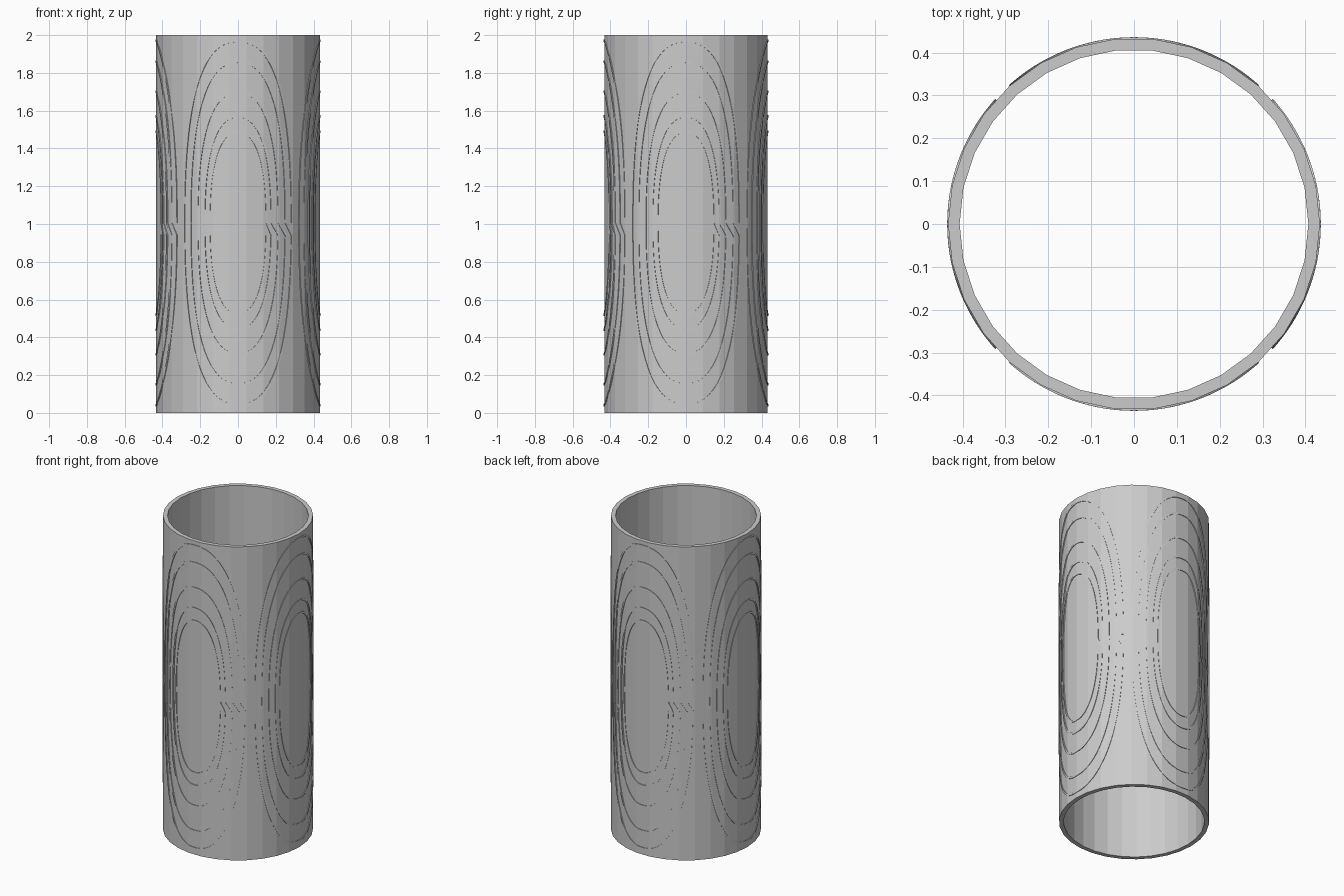
import bpy
import bmesh
from math import sin, cos, pi, radians, hypot, copysign

cube = bpy.data.objects.get("Cube")
if cube:
    bpy.data.objects.remove(cube, do_unlink=True)

HEIGHT = 2.0
OUTER, INNER, SIDES = 0.434, 0.407, 30
MID = 1.005            # height of the coil centres
TRACE_R = 0.436        # radius of the raised trace face
TRACE_BASE = 0.425     # trace root, sunk into the wall
HALF_WIDTH = 0.006

grey = bpy.data.materials.new("plain grey")
grey.use_nodes = True
colour = (0.6, 0.6, 0.6, 1)
grey.diffuse_color = colour
grey.node_tree.nodes["Principled BSDF"].inputs["Base Color"].default_value = colour


def finish(bm, name):
    bmesh.ops.recalc_face_normals(bm, faces=bm.faces[:])
    mesh = bpy.data.meshes.new(name)
    bm.to_mesh(mesh)
    bm.free()
    mesh.materials.append(grey)
    obj = bpy.data.objects.new(name, mesh)
    bpy.context.collection.objects.link(obj)
    return obj


def bridge(bm, a, b):
    for i in range(4):
        j = (i + 1) % 4
        bm.faces.new((a[i], a[j], b[j], b[i]))


# Hollow faceted tube
bm = bmesh.new()
rings = []
for i in range(SIDES):
    a = 2 * pi * i / SIDES
    rings.append([bm.verts.new((r * cos(a), r * sin(a), z))
                  for r, z in ((INNER, 0), (OUTER, 0), (OUTER, HEIGHT), (INNER, HEIGHT))])
for i in range(SIDES):
    bridge(bm, rings[i], rings[(i + 1) % SIDES])
finish(bm, "tube_wall")


# Flat spiral path: rounded loops joined by a short jog on the right side
def spiral_path():
    loops = [(0.312, 0.965), (0.271, 0.855), (0.227, 0.695), (0.186, 0.565), (0.157, 0.485)]
    steps, power = 72, 2 / 2.35
    path = []
    for half_w, half_h in loops:
        path.append((half_w, 0.0))
        for k in range(1, steps):
            t = 2 * pi * k / steps
            s = copysign(abs(cos(t)) ** power, cos(t)) * half_w
            h = copysign(abs(sin(t)) ** power, sin(t)) * half_h
            if s > 0 and -0.06 < h < 0:
                continue
            path.append((s, h))
        path.append((half_w, -0.065))
    return path


# Raised ribbon wrapped on the tube along the path
def coil(name, facing):
    path = spiral_path()
    bm = bmesh.new()
    sections = []
    for i, (s, h) in enumerate(path):
        p, n = path[max(i - 1, 0)], path[min(i + 1, len(path) - 1)]
        ds, dh = n[0] - p[0], n[1] - p[1]
        length = hypot(ds, dh)
        ns, nh = -dh / length * HALF_WIDTH, ds / length * HALF_WIDTH
        ring = []
        for side, r in ((-1, TRACE_BASE), (-1, TRACE_R), (1, TRACE_R), (1, TRACE_BASE)):
            a = facing + (s + side * ns) / OUTER
            ring.append(bm.verts.new((r * cos(a), r * sin(a), MID + h + side * nh)))
        sections.append(ring)
    for a, b in zip(sections, sections[1:]):
        bridge(bm, a, b)
    bm.faces.new(sections[0])
    bm.faces.new(sections[-1])
    return finish(bm, name)


for name, angle in (("front", -90), ("left", 0), ("back", 90), ("right", 180)):
    coil(name + "_coil", radians(angle))
